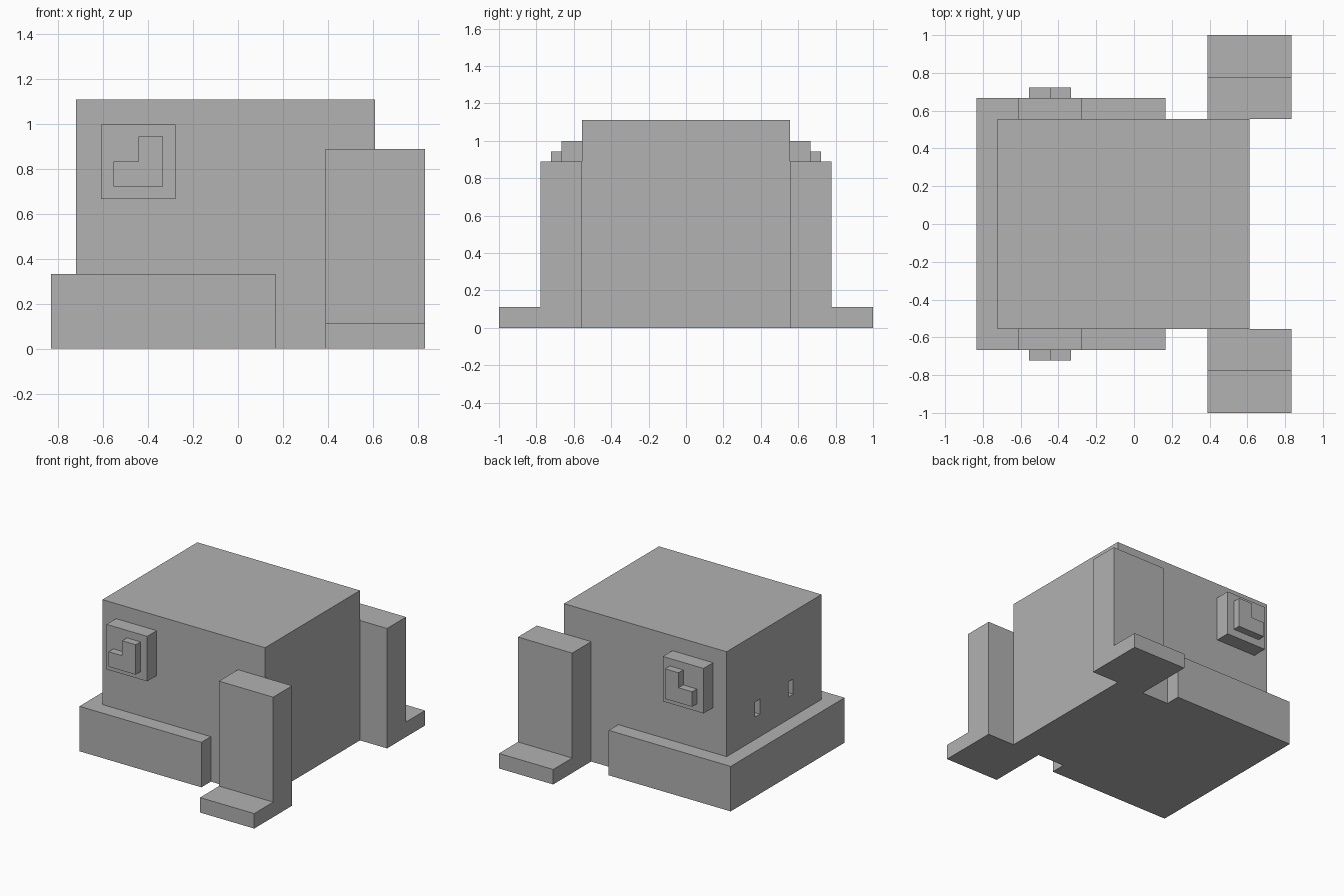
import bpy
import bmesh
from mathutils import Vector

cube = bpy.data.objects.get("Cube")
if cube:
    bpy.data.objects.remove(cube, do_unlink=True)

U = 1 / 9      # block unit: everything sits on this grid or its half

grey = bpy.data.materials.new("plain_grey")
grey.use_nodes = True
grey.diffuse_color = (0.445, 0.445, 0.445, 1)
grey.node_tree.nodes["Principled BSDF"].inputs["Base Color"].default_value = grey.diffuse_color


def prism(name, profile, y0, y1):
    """Extrude an (x, z) outline along y; all values in block units."""
    bm = bmesh.new()
    face = bm.faces.new([bm.verts.new(Vector((x, y0, z)) * U) for x, z in profile])
    out = bmesh.ops.extrude_face_region(bm, geom=[face])
    moved = [v for v in out["geom"] if isinstance(v, bmesh.types.BMVert)]
    bmesh.ops.translate(bm, verts=moved, vec=(0, (y1 - y0) * U, 0))
    bmesh.ops.recalc_face_normals(bm, faces=bm.faces)
    mesh = bpy.data.meshes.new(name)
    bm.to_mesh(mesh)
    bm.free()
    mesh.materials.append(grey)
    obj = bpy.data.objects.new(name, mesh)
    bpy.context.collection.objects.link(obj)
    return obj


def box(name, x0, x1, y0, y1, z0, z1):
    return prism(name, [(x0, z0), (x1, z0), (x1, z1), (x0, z1)], y0, y1)


# Body block and wide lower jaw
body = box("body", -6.5, 5.5, -5, 5, 0, 10)
box("lower_jaw", -7.5, 1.5, -6, 6, 0, 3)

# Nostril pits cut into the face
for side in (-1, 1):
    cutter = box("nostril_cutter", -7, -6, *sorted((side * 1.5, side * 2)), 4.5, 5.5)
    cutter.hide_render = True
    cut = body.modifiers.new("nostril", "BOOLEAN")
    cut.operation = "DIFFERENCE"
    cut.solver = "EXACT"
    cut.object = cutter
    bpy.context.view_layer.objects.active = body
    bpy.ops.object.modifier_apply(modifier=cut.name)
    bpy.data.objects.remove(cutter, do_unlink=True)

# Eyes, stepped pupils, legs and feet on both sides
pupil = [(-5, 6.5), (-3, 6.5), (-3, 8.5), (-4, 8.5), (-4, 7.5), (-5, 7.5)]
for label, side in (("front", -1), ("back", 1)):
    box(label + "_eye", -5.5, -2.5, side * 5, side * 6, 6, 9)
    prism(label + "_pupil", pupil, side * 6, side * 6.5)
    box(label + "_leg", 3.5, 7.5, side * 5, side * 7, 0, 8)
    box(label + "_foot", 3.5, 7.5, side * 7, side * 9, 0, 1)
